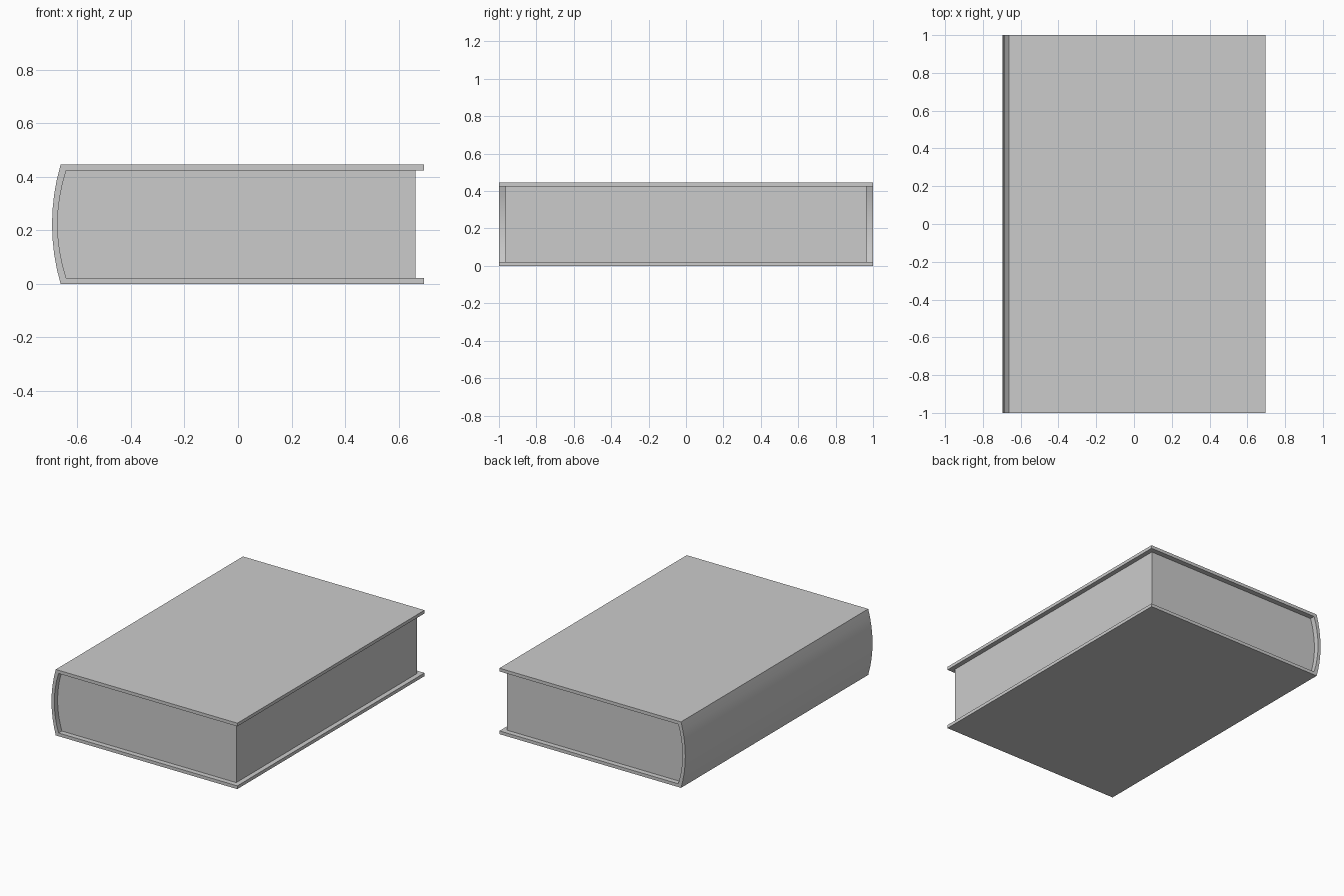
import bpy
import bmesh
import math

cube = bpy.data.objects.get("Cube")
if cube:
    bpy.data.objects.remove(cube, do_unlink=True)

HEIGHT, BOARD = 0.446, 0.022
FORE_EDGE, PAGE_EDGE = 0.695, 0.663
BULGE, SEGMENTS = 0.032, 8

grey = bpy.data.materials.new("plain grey")
grey.use_nodes = True
colour = (0.6, 0.6, 0.6, 1)
grey.diffuse_color = colour
grey.node_tree.nodes["Principled BSDF"].inputs["Base Color"].default_value = colour


def spine_arc(x, low, high):
    """Points of a shallow arc from low to high, bulging towards -x."""
    half = (high - low) / 2
    radius = (half * half + BULGE * BULGE) / (2 * BULGE)
    sweep = math.asin(half / radius)
    points = []
    for i in range(SEGMENTS + 1):
        a = sweep * (2 * i / SEGMENTS - 1)
        points.append((x - BULGE + radius * (1 - math.cos(a)),
                       (low + high) / 2 + radius * math.sin(a)))
    return points


def extrude_profile(name, profile, half_length):
    """Extrude an x-z profile along y."""
    bm = bmesh.new()
    face = bm.faces.new([bm.verts.new((x, -half_length, z)) for x, z in profile])
    result = bmesh.ops.extrude_face_region(bm, geom=[face])
    moved = [v for v in result["geom"] if isinstance(v, bmesh.types.BMVert)]
    bmesh.ops.translate(bm, verts=moved, vec=(0, 2 * half_length, 0))
    bmesh.ops.recalc_face_normals(bm, faces=bm.faces)
    mesh = bpy.data.meshes.new(name)
    bm.to_mesh(mesh)
    bm.free()
    mesh.materials.append(grey)
    obj = bpy.data.objects.new(name, mesh)
    bpy.context.collection.objects.link(obj)
    bpy.ops.object.select_all(action="DESELECT")
    obj.select_set(True)
    bpy.context.view_layer.objects.active = obj
    bpy.ops.object.shade_smooth_by_angle(angle=math.radians(30))
    return obj


outer = spine_arc(-0.663, 0, HEIGHT)
inner = spine_arc(-0.642, BOARD, HEIGHT - BOARD)

# Cover: two boards joined by the rounded spine
cover = (outer + [(FORE_EDGE, HEIGHT), (FORE_EDGE, HEIGHT - BOARD)]
         + inner[::-1] + [(FORE_EDGE, BOARD), (FORE_EDGE, 0)])
extrude_profile("cover", cover, 1.0)

# Page block: fills the inside of the cover, set back at the open edges
pages = inner + [(PAGE_EDGE, HEIGHT - BOARD), (PAGE_EDGE, BOARD)]
extrude_profile("page_block", pages, 0.965)
